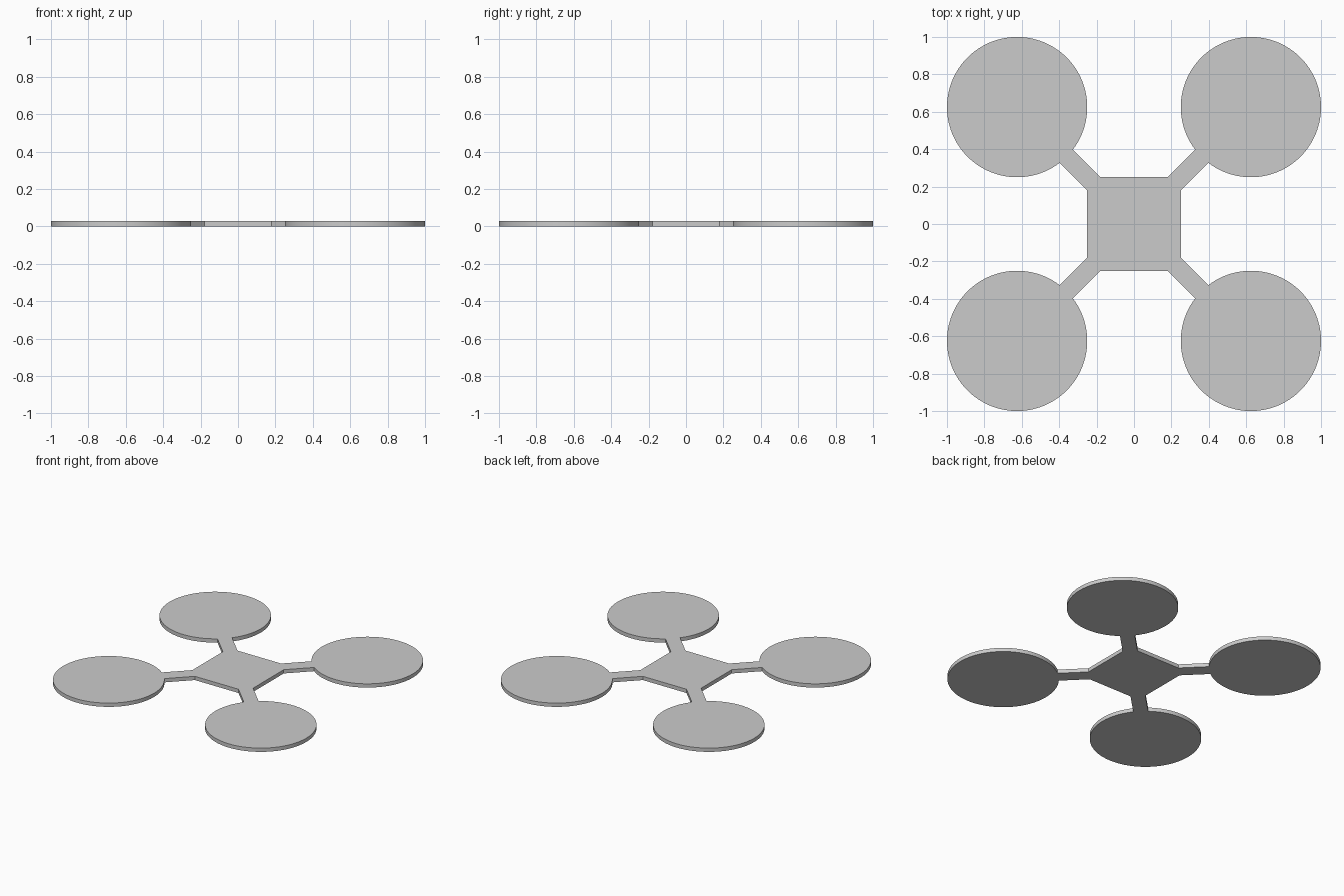
import bpy, bmesh
from math import sin, cos, pi, asin, radians
from mathutils import Vector, Matrix

if "Cube" in bpy.data.objects:
    bpy.data.objects.remove(bpy.data.objects["Cube"])

HALF = 0.25          # half side of the central square
ARM = 0.05           # half width of the diagonal arms
R, C = 0.375, 0.625  # disc radius and centre offset
THICK = 0.028
SEG = 96             # segments around each disc


def quarter_outline():
    """Square edge -> arm -> disc -> arm, for the +x +y corner, anticlockwise."""
    cut = HALF - ARM * 2 ** 0.5
    a = asin(ARM / R)
    pts = [Vector((HALF, cut))]
    start = radians(225) + a
    sweep = 2 * pi - 2 * a
    for i in range(SEG + 1):
        t = start + sweep * i / SEG
        pts.append(Vector((C + R * cos(t), C + R * sin(t))))
    pts.append(Vector((cut, HALF)))
    return pts


# One continuous flat plate: the quarter outline repeated four times, extruded
bm = bmesh.new()
outline = []
for k in range(4):
    rot = Matrix.Rotation(k * pi / 2, 2)
    outline += [bm.verts.new((rot @ p).to_3d()) for p in quarter_outline()]
base = bm.faces.new(outline)
top = bmesh.ops.extrude_face_region(bm, geom=[base], use_keep_orig=True)
bmesh.ops.translate(bm, vec=(0, 0, THICK),
                    verts=[g for g in top["geom"] if isinstance(g, bmesh.types.BMVert)])
bmesh.ops.recalc_face_normals(bm, faces=bm.faces)

mesh = bpy.data.meshes.new("four_disc_plate")
bm.to_mesh(mesh)
bm.free()
plate = bpy.data.objects.new("four_disc_plate", mesh)
bpy.context.collection.objects.link(plate)

# Smooth rims, sharp edges
bpy.context.view_layer.objects.active = plate
plate.select_set(True)
bpy.ops.object.shade_smooth_by_angle(angle=radians(30))
